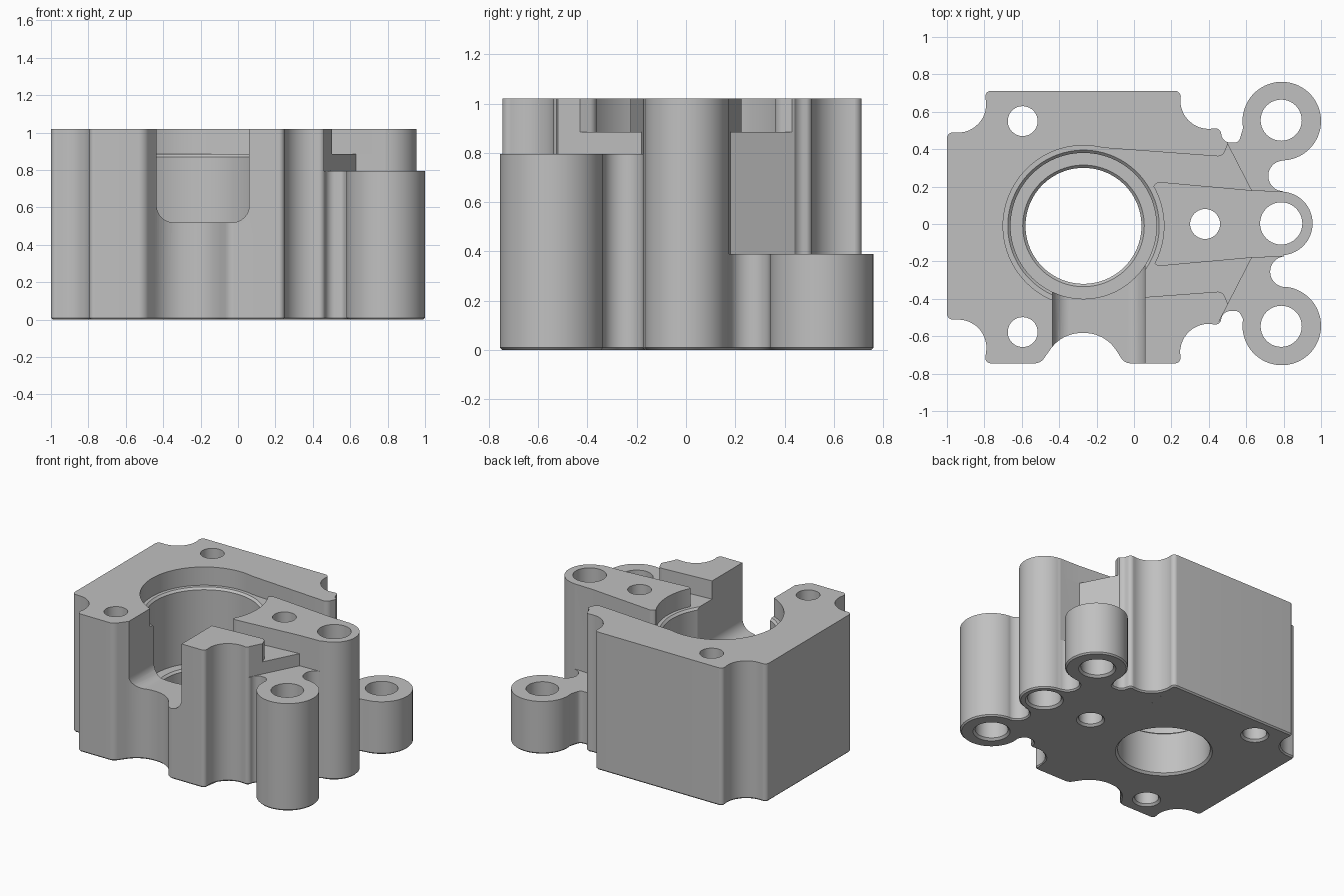
import bpy, bmesh, math
from mathutils import Vector

if "Cube" in bpy.data.objects:
    bpy.data.objects.remove(bpy.data.objects["Cube"])

TOP = 1.02
POCKET = 0.885
OVER = 1.2

metal = bpy.data.materials.new("light_grey_metal")
metal.use_nodes = True
metal.diffuse_color = (0.53, 0.53, 0.53, 1)
metal.node_tree.nodes["Principled BSDF"].inputs["Base Color"].default_value = (0.53, 0.53, 0.53, 1)


def arc(cx, cy, r, start, end, steps=24):
    """Plain outline points along an arc, angles in degrees."""
    angles = [math.radians(start + (end - start) * i / steps) for i in range(steps + 1)]
    return [(cx + r * math.cos(a), cy + r * math.sin(a)) for a in angles]


def rounded(corners, steps=10):
    """Outline from (x, y) or (x, y, fillet radius) corners."""
    out = []
    for i, c in enumerate(corners):
        p = Vector(c[:2])
        if len(c) == 2:
            out.append(p)
            continue
        r = c[2]
        before = (Vector(corners[i - 1][:2]) - p).normalized()
        after = (Vector(corners[(i + 1) % len(corners)][:2]) - p).normalized()
        half = before.angle(after) / 2
        reach = r / math.tan(half)
        centre = p + (before + after).normalized() * r / math.sin(half)
        v0, v1 = p + before * reach - centre, p + after * reach - centre
        for k in range(steps + 1):
            out.append(centre + v0.lerp(v1, k / steps).normalized() * r)
    return out


def finish(name, bm):
    bmesh.ops.recalc_face_normals(bm, faces=bm.faces)
    mesh = bpy.data.meshes.new(name)
    bm.to_mesh(mesh)
    bm.free()
    mesh.materials.append(metal)
    ob = bpy.data.objects.new(name, mesh)
    bpy.context.collection.objects.link(ob)
    return ob


def prism(name, corners, low, high, along_y=False, chamfer=0):
    """Extrude an outline between two levels along z or y."""
    bm = bmesh.new()
    place = (lambda p, h: (p[0], h, p[1])) if along_y else (lambda p, h: (p[0], p[1], h))
    pts = rounded(corners)
    rings = [[bm.verts.new(place(p, h)) for p in pts] for h in (low, high)]
    base = bm.faces.new(rings[0])
    bm.faces.new(rings[1])
    n = len(pts)
    for i in range(n):
        j = (i + 1) % n
        bm.faces.new((rings[0][i], rings[0][j], rings[1][j], rings[1][i]))
    bmesh.ops.recalc_face_normals(bm, faces=bm.faces)
    if chamfer:
        bmesh.ops.bevel(bm, geom=list(base.edges), offset=chamfer, segments=1, affect='EDGES')
    return finish(name, bm)


def turned(name, x, y, profile, sides=64):
    """Closed solid of revolution from (radius, z) steps."""
    bm = bmesh.new()
    rings = [[bm.verts.new((px, py, z)) for px, py in arc(x, y, r, 0, 360, sides)[:-1]]
             for r, z in profile]
    bm.faces.new(rings[0])
    bm.faces.new(rings[-1])
    for a, b in zip(rings, rings[1:]):
        for i in range(sides):
            j = (i + 1) % sides
            bm.faces.new((a[i], a[j], b[j], b[i]))
    return finish(name, bm)


# Casting: block with scalloped corners, three lug bosses and their webs
outline = [(-1, -0.51, 0.03), (-0.765, -0.515, 0.15), (-0.80, -0.745, 0.03),
           (-0.50, -0.745, 0.06), (-0.385, -0.583, 0.2),
           (-0.155, -0.583, 0.2), (-0.05, -0.745, 0.06),
           (0.255, -0.745, 0.03), (0.215, -0.515, 0.15),
           (0.46, -0.54, 0.03), (0.475, -0.465, 0.05), (0.56, -0.465, 0.03)]
outline += arc(0.79, -0.545, 0.21, 170, 445, 48)
outline += arc(0.81, -0.255, 0.082, 265, 95)
outline += arc(0.785, 0.003, 0.17, -85, 85, 32)
outline += arc(0.80, 0.257, 0.082, 265, 95)
outline += arc(0.79, 0.55, 0.21, -85, 190, 48)
outline += [(0.56, 0.435, 0.03), (0.475, 0.435, 0.05), (0.46, 0.515, 0.03),
            (0.215, 0.485, 0.15), (0.255, 0.712, 0.03),
            (-0.80, 0.712, 0.03), (-0.765, 0.485, 0.15), (-1, 0.51 - 0.02, 0.03)]
body = prism("bearing_housing", outline, 0, TOP, chamfer=0.01)

cutters = []

# Lower the outer lugs and webs, and sink the pockets either side of the arm
for side, level in ((1, 0.39), (-1, 0.795)):
    lug = [(0.47, 0.54), (0.455, 0.52), (0.63, 0.18), (0.785, 0.175),
           (1.2, 0.175), (1.2, 0.9), (0.47, 0.9)]
    pocket = [(-0.27, 0.415), (0.475, 0.36, 0.04), (0.51, 0.45), (0.75, 0.45),
              (0.75, 0.176), (0.63, 0.18), (0.10, 0.228, 0.04), (0.10, 0.12), (-0.27, 0.1)]
    flip = lambda pts: [(p[0], p[1] * side) + tuple(p[2:]) for p in pts]
    cutters.append(prism("lug_cutter", flip(lug), level, OVER))
    cutters.append(prism("pocket_cutter", flip(pocket), POCKET, OVER))

# Stepped bore
cutters.append(turned("bore_cutter", -0.27, -0.01, [
    (0.325, -0.1), (0.325, 0), (0.31, 0.015), (0.31, 0.315), (0.325, 0.33), (0.39, 0.33),
    (0.39, 0.87), (0.405, POCKET), (0.43, POCKET), (0.43, OVER)], 96))

# Round-bottomed slot from the front into the bore
cutters.append(prism("slot_cutter", [(-0.435, OVER), (-0.435, 0.52, 0.09),
                                     (0.06, 0.52, 0.09), (0.06, OVER)], -0.9, -0.2, along_y=True))

# Bolt and lug holes, countersunk underneath
holes = [(-0.595, 0.55, 0.08), (-0.595, -0.578, 0.08), (0.38, 0, 0.08),
         (0.787, 0.555, 0.11), (0.787, 0.003, 0.113), (0.787, -0.547, 0.11)]
for x, y, r in holes:
    cutters.append(turned("hole_cutter", x, y, [
        (r + 0.015, -0.1), (r + 0.015, 0), (r, 0.015), (r, OVER)], 40))

# Cut, bake the result and remove the helpers
for c in cutters:
    c.hide_render = True
    mod = body.modifiers.new(c.name, 'BOOLEAN')
    mod.operation = 'DIFFERENCE'
    mod.solver = 'EXACT'
    mod.object = c
bpy.context.view_layer.update()
baked = bpy.data.meshes.new_from_object(body.evaluated_get(bpy.context.evaluated_depsgraph_get()))
body.modifiers.clear()
body.data = baked
for c in cutters:
    bpy.data.objects.remove(c)

bpy.ops.object.select_all(action='DESELECT')
body.select_set(True)
bpy.context.view_layer.objects.active = body
bpy.ops.object.shade_smooth_by_angle(angle=math.radians(30))
